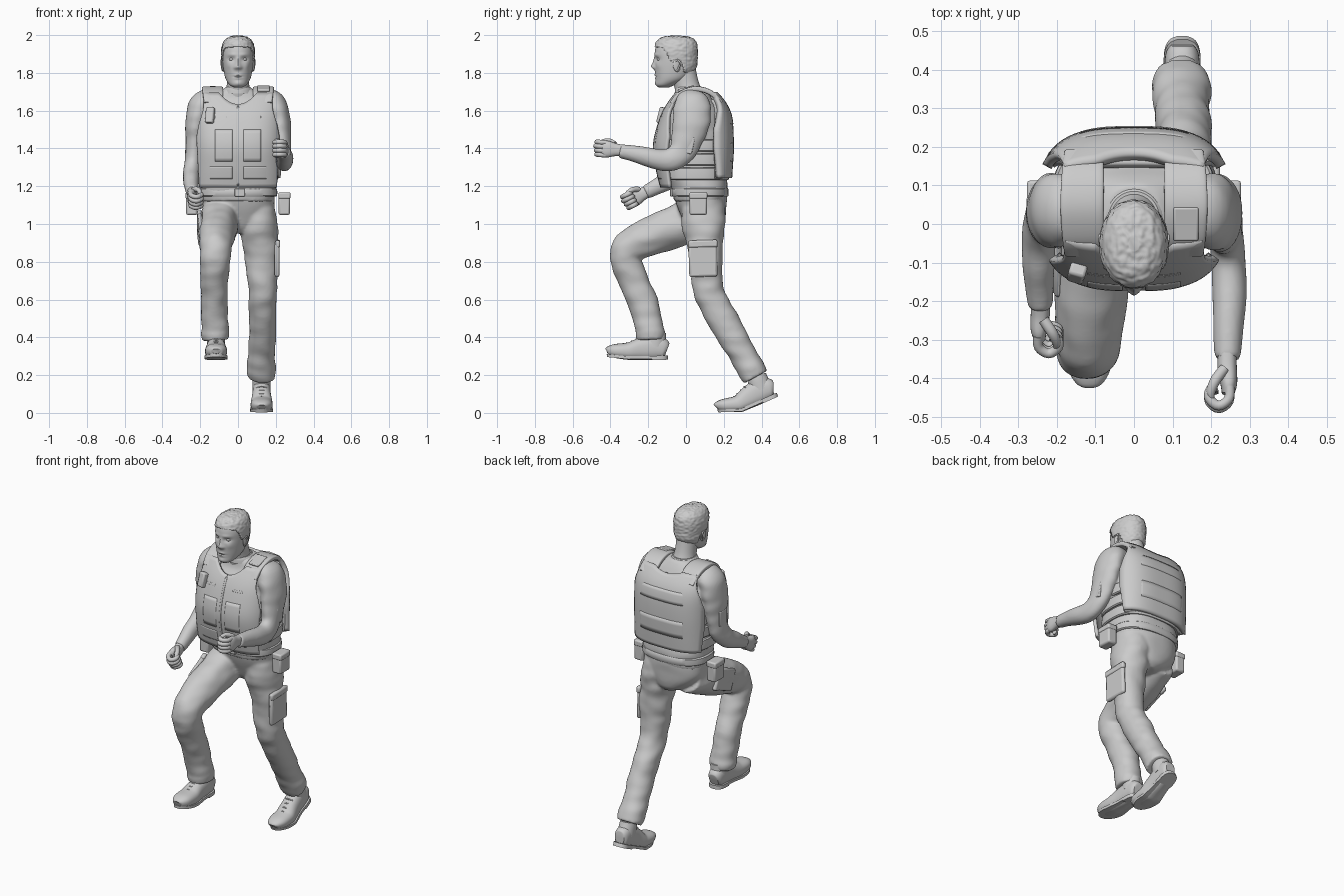
import bpy, bmesh, math
from mathutils import Vector, Matrix, noise
X, Z = Vector((1, 0, 0)), Vector((0, 0, 1))

def make(name, verts, faces):
    me = bpy.data.meshes.new(name)
    me.from_pydata([tuple(v) for v in verts], [], faces)
    bm = bmesh.new(); bm.from_mesh(me)
    bmesh.ops.recalc_face_normals(bm, faces=bm.faces)
    bm.to_mesh(me); bm.free()
    ob = bpy.data.objects.new(name, me)
    bpy.context.collection.objects.link(ob)
    return ob

def spline(pts, sub):
    out, n = [], len(pts)
    for i in range(n - 1):
        a, b, c, d = (pts[min(max(k, 0), n - 1)] for k in (i - 1, i, i + 1, i + 2))
        for t in (s / sub for s in range(sub)):
            out.append([.5 * (2*q + (r-p)*t + (2*p-5*q+4*r-w)*t*t + (3*q-p-3*r+w)*t**3) for p, q, r, w in zip(a, b, c, d)])
    return out + [list(pts[-1])]

def lerp(table, z):
    if z <= table[0][0]: return table[0][1]
    for (a, va), (b, vb) in zip(table, table[1:]):
        if z <= b: return va + (vb - va) * (z - a) / max(b - a, 1e-6)
    return table[-1][1]

def loft(name, pts, seg=32, sub=6, p=2.0, axis=X, flat=False, fold=0.0):
    """Skin elliptical rings (x, y, z, radius_a, radius_b) along a smooth path."""
    rows, verts = spline(pts, sub), []
    cs = [Vector(r[:3]) for r in rows]
    for i, r in enumerate(rows):
        t = Z if flat else (cs[min(i+1, len(cs)-1)] - cs[max(i-1, 0)]).normalized()
        side = (axis - t * axis.dot(t)).normalized()
        up = t.cross(side)
        for k in range(seg):
            ca, sa = math.cos(2*math.pi*k/seg), math.sin(2*math.pi*k/seg)
            d = (side * math.copysign(abs(ca) ** (2/p), ca) * max(r[3], .001)
                 + up * math.copysign(abs(sa) ** (2/p), sa) * max(r[4], .001))
            q = cs[i] + d
            verts.append(cs[i] + d * (1 + fold * noise.noise(Vector((q.x, q.y, q.z * 2)) * 9)))
    faces = [[i*seg + k, i*seg + (k+1) % seg, (i+1)*seg + (k+1) % seg, (i+1)*seg + k]
             for i in range(len(rows) - 1) for k in range(seg)]
    return make(name, verts, faces + [list(range(seg))[::-1], [len(verts) - seg + k for k in range(seg)]])

def box(name, loc, size, rx=0, rz=0, bevel=.008):
    bpy.ops.mesh.primitive_cube_add(size=1, location=loc, rotation=(rx, 0, rz))
    ob = bpy.context.object
    ob.name, ob.scale = name, size
    bpy.ops.object.transform_apply(location=False, rotation=False, scale=True)
    m = ob.modifiers.new("bevel", 'BEVEL'); m.width, m.segments = bevel, 2

def blob(name, loc, scale, rot=(0, 0, 0)):
    bpy.ops.mesh.primitive_uv_sphere_add(segments=20, ring_count=12, radius=1, location=loc, rotation=rot)
    bpy.context.object.name, bpy.context.object.scale = name, scale

def merge(name, parts):
    """Fuse overlapping cloth parts into one continuous garment."""
    bpy.ops.object.select_all(action='DESELECT')
    for ob in parts: ob.select_set(True)
    bpy.context.view_layer.objects.active = parts[0]
    bpy.ops.object.join()
    parts[0].name = name
    m = parts[0].modifiers.new("fuse", 'REMESH'); m.mode, m.voxel_size, m.use_smooth_shade = 'VOXEL', .008, True
    m = parts[0].modifiers.new("soften", 'SMOOTH'); m.factor, m.iterations = .5, 6

# vest depth profiles (height, y at the centre line)
FRONT = spline([(1.19, -.125), (1.3, -.15), (1.42, -.163), (1.54, -.135), (1.62, -.1), (1.7, -.045)], 6)
BACK = spline([(1.22, .23), (1.32, .236), (1.45, .24), (1.56, .232), (1.63, .206), (1.7, .15)], 6)

def panel(name, prof, lo, hi, left, right, off=0.0, thick=.02, nu=28, nv=24):
    """Curved sheet that follows the vest surface."""
    f = lambda v, a: v(a) if callable(v) else v
    verts, w = [], nu + 1
    for j in range(nv + 1):
        for u in (i / nu for i in range(w)):
            z = lo + (f(hi, f(left, 1.65) * (1-u) + f(right, 1.65) * u) - lo) * j / nv
            x = f(left, z) * (1-u) + f(right, z) * u
            d = lerp(prof, z) - .05
            verts.append((x, .05 + (d + off * math.copysign(1, d)) * (1 - min(abs(x) / .238, 1) ** 3) ** (1/3), z))
    ob = make(name, verts, [[j*w+i, j*w+i+1, (j+1)*w+i+1, (j+1)*w+i] for j in range(nv) for i in range(nu)])
    m = ob.modifiers.new("thickness", 'SOLIDIFY'); m.thickness, m.offset = thick, 0

# head: lofted skull, with the face pushed in and out
SKULL = [(0, -.118, 1.722, .02, .025), (0, -.108, 1.737, .045, .05), (0, -.075, 1.77, .066, .085),
         (0, -.058, 1.82, .077, .107), (0, -.055, 1.87, .082, .11), (0, -.054, 1.92, .082, .11),
         (0, -.052, 1.96, .07, .098), (0, -.052, 1.982, .045, .07), (0, -.052, 1.992, .008, .012)]
head = loft("head", SKULL, 80, 10, 2.1, flat=True)
BUMPS = [(0, 1.834, .014, .015, .018), (0, 1.86, .011, .022, .009), (.014, 1.828, .009, .009, .007),
         (.034, 1.872, .019, .012, -.01), (.03, 1.896, .024, .009, .004), (0, 1.789, .021, .006, .005),
         (0, 1.772, .017, .006, .005), (0, 1.78, .024, .003, -.004), (0, 1.745, .018, .013, .005), (.048, 1.838, .014, .018, .004)]
for v in head.data.vertices:
    if v.co.y < -.08:
        x, z = abs(v.co.x), v.co.z
        v.co.y -= sum(a * math.exp(-((x-bx)/sx)**2 - ((z-bz)/sz)**2) for bx, bz, sx, sz, a in BUMPS)
hair = loft("hair", [(x, y, z + .006, a + .006, b + .006) for x, y, z, a, b in SKULL[2:]], 80, 12, 2.1, flat=True)
HAIRLINE = [(-.18, 1.94), (-.125, 1.93), (-.105, 1.9), (-.085, 1.86), (-.06, 1.868), (-.03, 1.865), (-.015, 1.8), (.07, 1.785)]
bm = bmesh.new(); bm.from_mesh(hair.data)
bmesh.ops.delete(bm, geom=[v for v in bm.verts if v.co.z < lerp(HAIRLINE, v.co.y)], context='VERTS')
for v in bm.verts: v.co += v.normal * .004 * noise.noise(v.co * 75)
bm.to_mesh(hair.data); bm.free()
hair.modifiers.new("thickness", 'SOLIDIFY').thickness = .006
for s in (-1, 1):
    blob("eye", (s*.034, -.14, 1.872), (.013, .013, .009))
    blob("ear", (s*.08, -.05, 1.838), (.008, .02, .033), (.2, 0, s*.3))
    loft("ear_rim", [(s*.083, -.062, 1.855, .005, .005), (s*.087, -.045, 1.868, .005, .005),
         (s*.088, -.03, 1.85, .005, .005), (s*.082, -.045, 1.815, .005, .005)], 10, 5)
loft("neck", [(0, .03, 1.65, .08, .075), (0, .005, 1.73, .06, .066), (0, -.02, 1.83, .058, .068)])

# shirt body fused with the two close-fitting sleeves
body = loft("body", [(0, .075, 1.12, .193, .138), (0, .07, 1.2, .2, .15), (0, .05, 1.3, .195, .16), (0, .045, 1.45, .2, .165),
     (0, .045, 1.58, .195, .145), (0, .045, 1.655, .165, .1), (0, .035, 1.7, .105, .08), (0, .03, 1.72, .07, .07)],
     48, 6, 2.5, flat=True, fold=.03)
arm_l = loft("left_sleeve", [(.11, .045, 1.66, .05, .07), (.185, .038, 1.642, .065, .092), (.217, .03, 1.56, .06, .1),
     (.227, .008, 1.46, .052, .087), (.24, -.03, 1.375, .045, .07), (.245, -.1, 1.338, .045, .06),
     (.247, -.2, 1.355, .045, .05), (.244, -.3, 1.378, .038, .041), (.243, -.35, 1.388, .033, .037)], 36, 8, fold=.08)
arm_r = loft("right_sleeve", [(-.11, .045, 1.66, .05, .07), (-.185, .038, 1.642, .065, .092), (-.217, .035, 1.56, .06, .097),
     (-.228, .033, 1.44, .051, .08), (-.238, .022, 1.335, .046, .066), (-.246, -.03, 1.27, .044, .056),
     (-.248, -.11, 1.222, .042, .049), (-.244, -.18, 1.185, .037, .041), (-.242, -.215, 1.168, .032, .036)], 36, 8, fold=.08)
merge("shirt", [body, arm_l, arm_r])
for s in (-1, 1):
    box("sleeve_patch", (s*.272, .005 if s > 0 else .035, 1.42), (.014, .07, .09), -.2 * (s > 0), 0, .005)
loft("collar", [(0, .025, 1.69, .088, .085), (0, .02, 1.712, .078, .078), (0, .015, 1.725, .066, .07)], flat=True)

# vest: front and back plates, side bands, shoulder straps, pockets
wf = lambda z: lerp([(1.2, .2), (1.35, .207), (1.46, .213), (1.53, .2), (1.6, .18), (1.7, .175)], z)
wb = lambda z: lerp([(1.24, .215), (1.4, .226), (1.5, .226), (1.57, .214), (1.64, .19), (1.7, .175)], z)
neckline = lambda x: 1.63 + .06 * min(1, (abs(x) / .1) ** 2)
panel("vest_front_left", FRONT, 1.195, neckline, .002, wf)
panel("vest_front_right", FRONT, 1.195, neckline, lambda z: -wf(z), -.002)
panel("vest_zip", FRONT, 1.205, 1.62, -.006, .006, .008, .008, 4)
panel("vest_back", BACK, 1.245, lambda x: 1.69 - .02 * max(0, 1 - (x/.1)**2), lambda z: -wb(z), wb, 0, .026)
panel("back_liner", BACK, 1.24, 1.66, lambda z: -wb(z) + .012, lambda z: wb(z) - .012, -.03, .02)
for z0, z1 in ((1.53, 1.6), (1.33, 1.43)):
    panel("back_patch", BACK, z0, z1, -.15, .15, .012, .005, 20, 4)
for s in (-1, 1):
    for nm, z0, z1, a, b in (("chest_pocket", 1.33, 1.5, .03, .12), ("lower_pocket", 1.24, 1.305, .03, .165), ("chest_tab", 1.56, 1.572, .06, .12)):
        panel(nm, FRONT, z0, z1, *sorted((s*a, s*b)), .009, .005, 12, 8)
    loft("shoulder_strap", [(s*.13, -.075, 1.64, .05, .012), (s*.132, -.035, 1.685, .054, .014), (s*.135, .045, 1.715, .056, .014),
         (s*.133, .125, 1.698, .055, .014), (s*.13, .185, 1.645, .05, .012)], p=5)
box("strap_pad", (.135, .0, 1.717), (.065, .09, .014), .25, 0, .005)
for z in (1.235, 1.31, 1.385):
    loft("side_band", [(0, .055, z, .2, .165), (0, .055, z + .004, .213, .172),
         (0, .055, z + .058, .213, .172), (0, .055, z + .062, .2, .165)], 48, 2, 2.7, flat=True)
box("radio", (-.148, -.128, 1.575), (.045, .035, .085), -.25, -.3)
loft("radio_cable", [(-.16, -.12, 1.53, .004, .004), (-.165, -.127, 1.42, .004, .004), (-.165, -.115, 1.28, .004, .004)], 8)

# belt and its pouches
loft("belt", [(0, .075, 1.145, .196, .142), (0, .075, 1.15, .207, .15), (0, .075, 1.185, .207, .15),
     (0, .075, 1.19, .196, .142)], 48, 2, 2.4, flat=True)
box("buckle", (.01, -.077, 1.167), (.055, .014, .042), bevel=.004)
for s in (-1, 1):
    box("pouch", (s*.245, .065, 1.105), (.06, .092, .115), 0, 0, .01)
    box("pouch_flap", (s*.246, .065, 1.15), (.064, .096, .035), 0, 0, .008)

# trousers: left leg planted behind, right leg raised in front
hips = loft("hips", [(.01, .1, .95, .04, .07), (.005, .1, .985, .11, .1), (0, .09, 1.05, .178, .12),
     (0, .08, 1.12, .193, .136), (0, .075, 1.17, .195, .14)], 48, 6, 2.3, flat=True, fold=.02)
leg_l = loft("left_leg", [(.1, .09, 1.12, .09, .11), (.11, .093, 1.0, .099, .115), (.125, .105, .85, .094, .09),
     (.13, .11, .7, .08, .08), (.13, .138, .6, .074, .08), (.13, .22, .45, .072, .08), (.126, .3, .31, .07, .071),
     (.125, .345, .235, .077, .074), (.125, .37, .19, .073, .068)], 40, 8, 2.1, fold=.1)
leg_r = loft("right_leg", [(-.09, .1, 1.06, .095, .11), (-.1, 0, 1.01, .103, .114), (-.112, -.14, .955, .1, .106),
     (-.118, -.265, .9, .086, .095), (-.12, -.322, .835, .08, .085), (-.125, -.285, .72, .074, .08),
     (-.126, -.228, .58, .07, .08), (-.122, -.197, .46, .069, .075), (-.12, -.19, .42, .075, .078),
     (-.118, -.188, .385, .07, .072)], 40, 8, 2.1, fold=.1)
merge("trousers", [hips, leg_l, leg_r])
for nm, p, q, rx, rz in (("left_cargo", (.207, .09, .81), (.21, .09, .895), .03, 0), ("right_cargo", (-.2, -.09, .975), (-.203, -.02, 1.005), .42, .05)):
    box(nm + "_pocket", p, (.026, .15, .18) if rz == 0 else (.026, .17, .13), rx, rz, .012)
    box(nm + "_flap", q, (.027, .155, .04) if rz == 0 else (.027, .045, .135), rx, rz, .01)

def shoe(side, M, flex):
    parts = [loft(side + "_shoe", [(0, .083, .05, .03, .036), (0, .066, .056, .042, .054), (0, .02, .066, .047, .066),
                  (0, -.05, .06, .05, .06), (0, -.12, .048, .058, .046), (0, -.19, .042, .055, .037),
                  (0, -.228, .038, .036, .024), (0, -.236, .036, .018, .012)], 32, 8, 2.4),
             loft(side + "_shoe_cuff", [(0, .02, .07, .048, .062), (0, .025, .12, .048, .055), (0, .03, .15, .045, .05)])]
    # sole and heel outlines: (y, half-width) along the foot
    W = spline([(-.236, .012), (-.222, .034), (-.18, .056), (-.12, .06), (-.04, .049), (.04, .047), (.075, .035), (.088, .012)], 4)
    for nm, z0, z1, y0 in (("_sole", .006, .022, -1), ("_heel", 0, .012, 0)):
        rim = [w for w in W if w[0] >= y0]
        loop = [(w, y) for y, w in rim] + [(-w, y) for y, w in reversed(rim)]
        n = len(loop)
        strips = [[a + k, a + k + 1, a + n - 2 - k, a + n - 1 - k] for a in (0, n) for k in range(n // 2 - 1)]
        parts.append(make(side + nm, [(x, y, z) for z in (z0, z1) for x, y in loop],
                          [[k, (k+1) % n, n + (k+1) % n, n + k] for k in range(n)] + strips))
    for y, z in ((-.05 - i*.024, .124 - i*.01) for i in range(4)):
        parts.append(loft(side + "_lace", [(-.028, y, z - .012, .004, .004), (0, y - .006, z - .002, .004, .004), (.028, y, z - .012, .004, .004)], 8, 4, axis=Z))
    for ob in parts:
        for v in ob.data.vertices: v.co.z += flex * max(0, -.12 - v.co.y)
        ob.data.transform(M)

shoe("left", Matrix.Translation((.125, .408, .051)) @ Matrix.Rotation(math.radians(24), 4, 'X'), .4)
shoe("right", Matrix.Translation((-.116, -.183, .28)) @ Matrix.Rotation(math.radians(1), 4, 'X'), .12)

def fist(side, s, M):
    parts = [loft(side + "_palm", [(0, .03, 0, .024, .03), (0, -.01, 0, .025, .034), (s*.004, -.05, 0, .022, .044),
                                   (s*.002, -.078, 0, .016, .04)], p=2.4),
             loft(side + "_thumb", [(-s*.008, -.015, .03, .014, .014), (-s*.03, -.045, .043, .014, .014),
                  (-s*.042, -.075, .04, .012, .012), (-s*.04, -.096, .034, .007, .007)], 14, axis=Z)]
    for i in range(4):
        z, e = .033 - i*.022, .005 * abs(i - 1)
        path = [(.006, -.06), (.004, -.098 + e), (-.022, -.116 + e), (-.046, -.098 + e), (-.044, -.07), (-.026, -.062)]
        parts.append(loft(side + "_finger", [(s*x, y, z, .0128, .0128) for x, y in path], 14, 4, axis=Z))
    for ob in parts: ob.data.transform(M)

fist("left", 1, Matrix.Translation((.242, -.364, 1.392)) @ Matrix.Rotation(math.radians(-5), 4, 'X'))
fist("right", -1, Matrix.Translation((-.243, -.222, 1.163)) @ Matrix.Rotation(math.radians(26), 4, 'X'))

# smooth shading with crisp edges
bpy.ops.object.select_all(action='SELECT')
bpy.context.view_layer.objects.active = head
bpy.ops.object.shade_smooth_by_angle(angle=math.radians(40))
